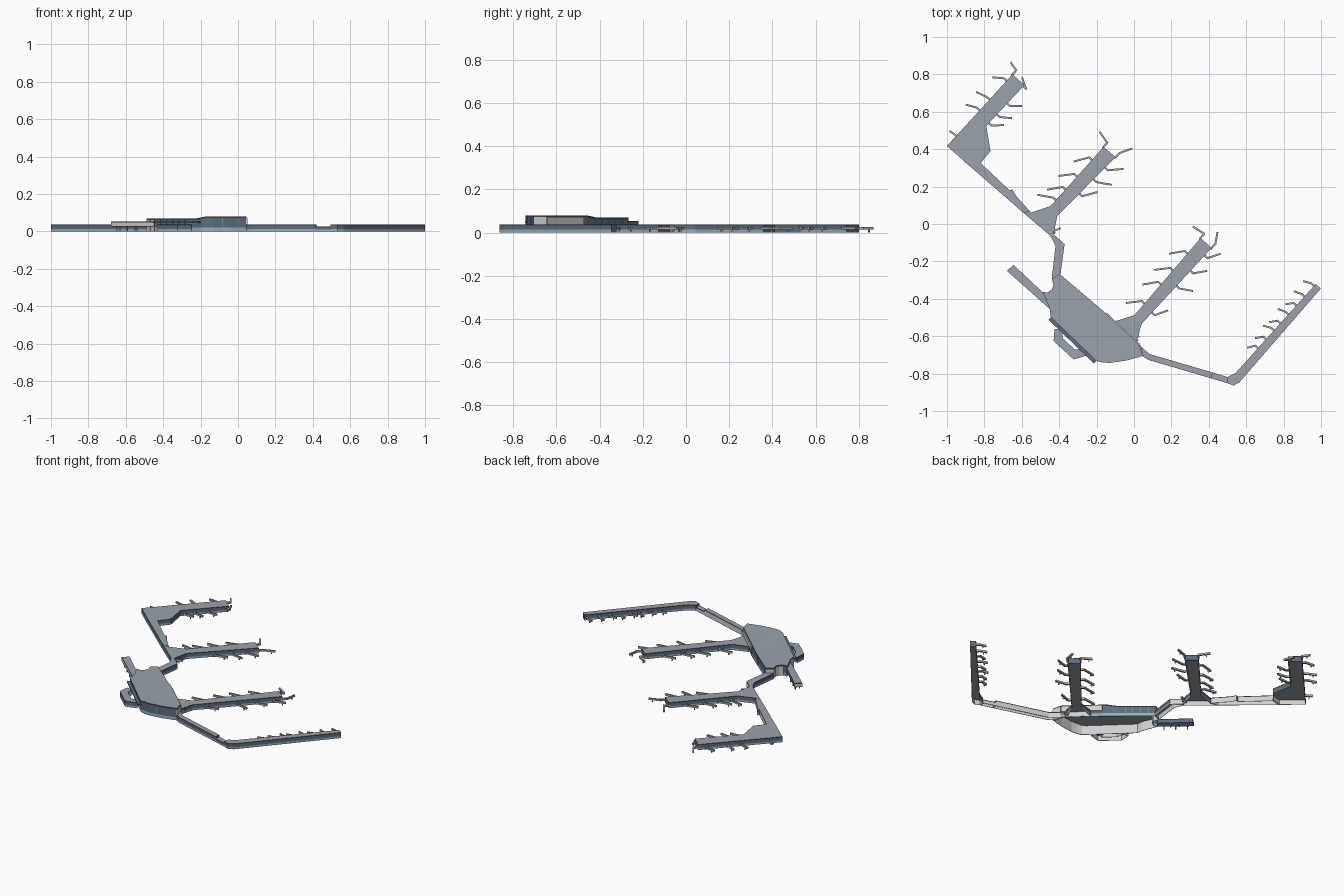
import bpy, bmesh, math
from mathutils import Vector as V

if "Cube" in bpy.data.objects:
    bpy.data.objects.remove(bpy.data.objects["Cube"])


def material(name, *rgb):
    m = bpy.data.materials.new(name)
    m.use_nodes = True
    m.diffuse_color = (*rgb, 1)
    m.node_tree.nodes["Principled BSDF"].inputs["Base Color"].default_value = (*rgb, 1)
    return m


ROOF = material("roof grey", .32, .365, .41)
TRIM = material("dark trim", .05, .06, .07)
GLASS = material("blue glass", .1, .155, .21)
PALE = material("pale blue panel", .34, .42, .48)
LIGHT = material("light wall", .62, .64, .63)
BRIDGE = material("bridge grey", .4, .41, .41)


def finish(name, bm, mats):
    mesh = bpy.data.meshes.new(name)
    bm.to_mesh(mesh)
    bm.free()
    for m in mats:
        mesh.materials.append(m)
    obj = bpy.data.objects.new(name, mesh)
    bpy.context.collection.objects.link(obj)
    return obj


def bar(bm, a, b, width, z0, z1):
    """Upright-sided bar from a to b in plan."""
    a, b = V(a), V(b)
    d = (b - a).normalized()
    n = V((-d.y, d.x)) * width / 2
    ring = [a + n, a - n, b - n, b + n]
    low = [bm.verts.new((*p, z0)) for p in ring]
    high = [bm.verts.new((*p, z1)) for p in ring]
    bm.faces.new(low[::-1])
    bm.faces.new(high)
    for i in range(4):
        j = (i + 1) % 4
        bm.faces.new((low[i], low[j], high[j], high[i]))


def ccw(points):
    area = sum(a[0] * b[1] - b[0] * a[1] for a, b in zip(points, points[1:] + points[:1]))
    return points if area > 0 else points[::-1]


def faces_back(n):
    return n.x > .2 and n.y > .1


def faces_west(n):
    return n.x < -.5 and n.y > -.5


def walls(name, points, levels, top, mats, accent_rule, accent):
    """Open shell of stacked bands, an accent on some sides, and a light lining."""
    bm = bmesh.new()
    rings = [[bm.verts.new((*p, z)) for p in points] for z in levels]
    rings.append([bm.verts.new((*p, top(p[0]))) for p in points])
    n = len(points)
    slots = mats + [LIGHT]
    for k in range(len(rings) - 1):
        for i in range(n):
            j = (i + 1) % n
            f = bm.faces.new((rings[k][i], rings[k][j], rings[k + 1][j], rings[k + 1][i]))
            f.normal_update()
            f.material_index = slots.index(accent) if accent_rule(f.normal) else k
    obj = finish(name, bm, slots)
    mod = obj.modifiers.new("lining", "SOLIDIFY")
    mod.thickness = .003
    mod.offset = -1
    mod.material_offset = len(mats)


def roof(name, points, top, thick=.005, cuts=()):
    bm = bmesh.new()
    bm.faces.new([bm.verts.new((*p, 0)) for p in points])
    for x in cuts:
        bmesh.ops.bisect_plane(bm, geom=bm.verts[:] + bm.edges[:] + bm.faces[:],
                               plane_co=(x, 0, 0), plane_no=(1, 0, 0))
    for v in bm.verts:
        v.co.z = top(v.co.x)
    ext = bmesh.ops.extrude_face_region(bm, geom=bm.faces[:], use_keep_orig=True)
    for v in ext["geom"]:
        if isinstance(v, bmesh.types.BMVert):
            v.co.z += thick
    bmesh.ops.recalc_face_normals(bm, faces=bm.faces[:])
    bm.normal_update()
    for f in bm.faces:
        f.material_index = int(abs(f.normal.z) < .3)
    finish(name, bm, [ROOF, TRIM])


def block(name, points, back, height=.032, split=.013):
    points = ccw(points)
    flat = lambda x: height
    walls(name + "_walls", points, [0, split], flat, [PALE, GLASS], faces_back, back)
    roof(name + "_roof", points, flat)


# Piers and the passages joining them
block("north_pier", [(-1, .417), (-.65, .8), (-.585, .743), (-.79, .524), (-.767, .39),
                     (-.82, .326), (-.88, .31)], GLASS)
block("north_passage", [(-.88, .311), (-.82, .326), (-.665, .18), (-.65, .185), (-.63, .15),
                        (-.553, .064), (-.6, .067)], LIGHT)
block("middle_pier", [(-.6, .067), (-.553, .06), (-.446, .096), (-.163, .412), (-.098, .358),
                      (-.41, .043), (-.43, -.055), (-.446, -.064)], GLASS)
block("hall_link", [(-.446, -.064), (-.43, -.055), (-.371, -.107), (-.393, -.272),
                    (-.44, -.294), (-.42, -.118)], LIGHT)
block("south_pier", [(-.098, -.519), (.003, -.487), (.356, -.075), (.415, -.128),
                     (.04, -.535), (.014, -.631)], GLASS)
block("east_passage", [(.014, -.635), (.083, -.695), (.42, -.794), (.415, -.826),
                       (.078, -.727), (.035, -.7)], LIGHT)
block("east_passage_step", [(.42, -.794), (.5, -.818), (.495, -.85), (.415, -.826)],
      LIGHT, .02, .01)
block("east_pier", [(.5, -.818), (.543, -.797), (.971, -.321), (.999, -.345), (.565, -.845),
                    (.533, -.864), (.495, -.85)], GLASS)
block("forecourt_loop", [(-.425, -.56), (-.43, -.626), (-.323, -.724), (-.248, -.702),
                         (-.27, -.665), (-.315, -.672), (-.38, -.612), (-.385, -.565)], LIGHT)

# Main hall, higher at its east end, with a scooped north-west corner
hall = ccw([(-.398, -.267), (-.22, -.418), (-.17, -.46), (.03, -.647), (.046, -.706),
            (-.04, -.73), (-.13, -.743), (-.17, -.74), (-.2, -.733), (-.22, -.714),
            (-.446, -.497), (-.45, -.455), (-.489, -.364), (-.46, -.366), (-.44, -.35),
            (-.43, -.325), (-.44, -.294)])


def hall_top(x):
    return .061 + .01 * min(1, max(0, (x + .22) / .05))


walls("hall_walls", hall, [0, .02, .045], hall_top, [PALE, GLASS, GLASS], faces_west, LIGHT)
roof("hall_roof", hall, hall_top, .009, (-.22, -.17))

# Slim upright ribs around the hall
bm = bmesh.new()
for a, b in zip(hall, hall[1:] + hall[:1]):
    a, b = V(a), V(b)
    count = int((b - a).length / .04)
    d = (b - a).normalized() * .001
    for i in range(1, count):
        p = a.lerp(b, i / count)
        bar(bm, p - d, p + d, .003, 0, hall_top(p.x))
finish("hall_ribs", bm, [PALE])

# Light upper panels on the hall's north-east face
bm = bmesh.new()
bar(bm, (-.15, -.476), (.03, -.645), .008, .037, .071)
bar(bm, (.031, -.647), (.047, -.706), .008, .037, .071)
finish("hall_side_panels", bm, [LIGHT])

# Glass canopy along the forecourt side
bm = bmesh.new()
bar(bm, (-.45, -.505), (-.208, -.738), .02, .045, .052)
finish("forecourt_canopy", bm, [GLASS])

# Raised walkway on legs
wing = ccw([(-.644, -.219), (-.68, -.25), (-.45, -.455), (-.489, -.364)])
walls("walkway_walls", wing, [.028], lambda x: .048, [LIGHT, GLASS], faces_back, GLASS)
roof("walkway_roof", wing, lambda x: .048)
roof("walkway_floor", wing, lambda x: .026)
bm = bmesh.new()
for t in (.1, .35, .6):
    for a, b in (((-.65, -.23), (-.49, -.37)), ((-.67, -.25), (-.46, -.44))):
        p = V(a).lerp(V(b), t)
        bar(bm, p, p + V((.006, 0)), .006, 0, .028)
finish("walkway_legs", bm, [BRIDGE])


def boarding_bridges(name, tip, root, side, length, spots):
    """Bent arms leaving a pier edge; each spot is (fraction from tip, heading)."""
    tip, root = V(tip), V(root)
    axis = (tip - root).normalized()
    out = V((-axis.y, axis.x)) * side
    bm = bmesh.new()
    for t, heading in spots:
        at_tip = t == 0
        start = tip.lerp(root, t)
        elbow = start + (axis * .03 if at_tip else out * .02)
        a = math.radians(heading)
        d = V((math.cos(a), math.sin(a)))
        end = elbow + d * length * (.85 if at_tip else 1)
        bar(bm, start - (elbow - start) * .3, elbow, .011, .013, .025)
        bar(bm, elbow - d * .004, end, .01, .013, .025)
        leg = end - d * .025
        bar(bm, leg, leg + d * .005, .008, 0, .013)
    finish(name, bm, [BRIDGE])


boarding_bridges("north_pier_left_bridges", (-.65, .8), (-1, .417), 1, .062,
                 [(0, 125), (.09, 175), (.35, 155), (.5, 165)])
boarding_bridges("north_pier_root_bridge", (-.65, .8), (-1, .417), 1, .025, [(.86, 150)])
boarding_bridges("north_pier_right_bridges", (-.585, .743), (-.79, .524), -1, .065,
                 [(.03, 110), (.45, 0), (.72, -5), (.93, 3)])
boarding_bridges("middle_pier_left_bridges", (-.163, .412), (-.446, .096), 1, .085,
                 [(0, 125), (.22, 195), (.5, 187), (.72, 190), (.9, 170)])
boarding_bridges("middle_pier_right_bridges", (-.098, .358), (-.41, .043), -1, .085,
                 [(0, 20), (.18, 5), (.38, -10), (.62, 15)])
boarding_bridges("middle_pier_root_bridge", (-.41, .043), (-.43, -.064), 1, .06, [(.85, 22)])
boarding_bridges("south_pier_left_bridges", (.356, -.075), (.003, -.487), 1, .085,
                 [(0, 148), (.2, 190), (.42, 187), (.6, 190), (.85, 187)])
boarding_bridges("south_pier_right_bridges", (.415, -.128), (.04, -.535), -1, .075,
                 [(0, 80), (.1, 18), (.3, 10), (.5, -10), (.85, 20)])
boarding_bridges("south_pier_root_bridge", (.04, -.535), (.014, -.631), 1, .035, [(.9, 30)])
boarding_bridges("east_pier_bridges", (.971, -.321), (.543, -.797), 1, .045,
                 [(.02, 165), (.14, 160), (.24, 190), (.34, 160), (.44, 190), (.52, 165),
                  (.62, 190), (.72, 195)])
